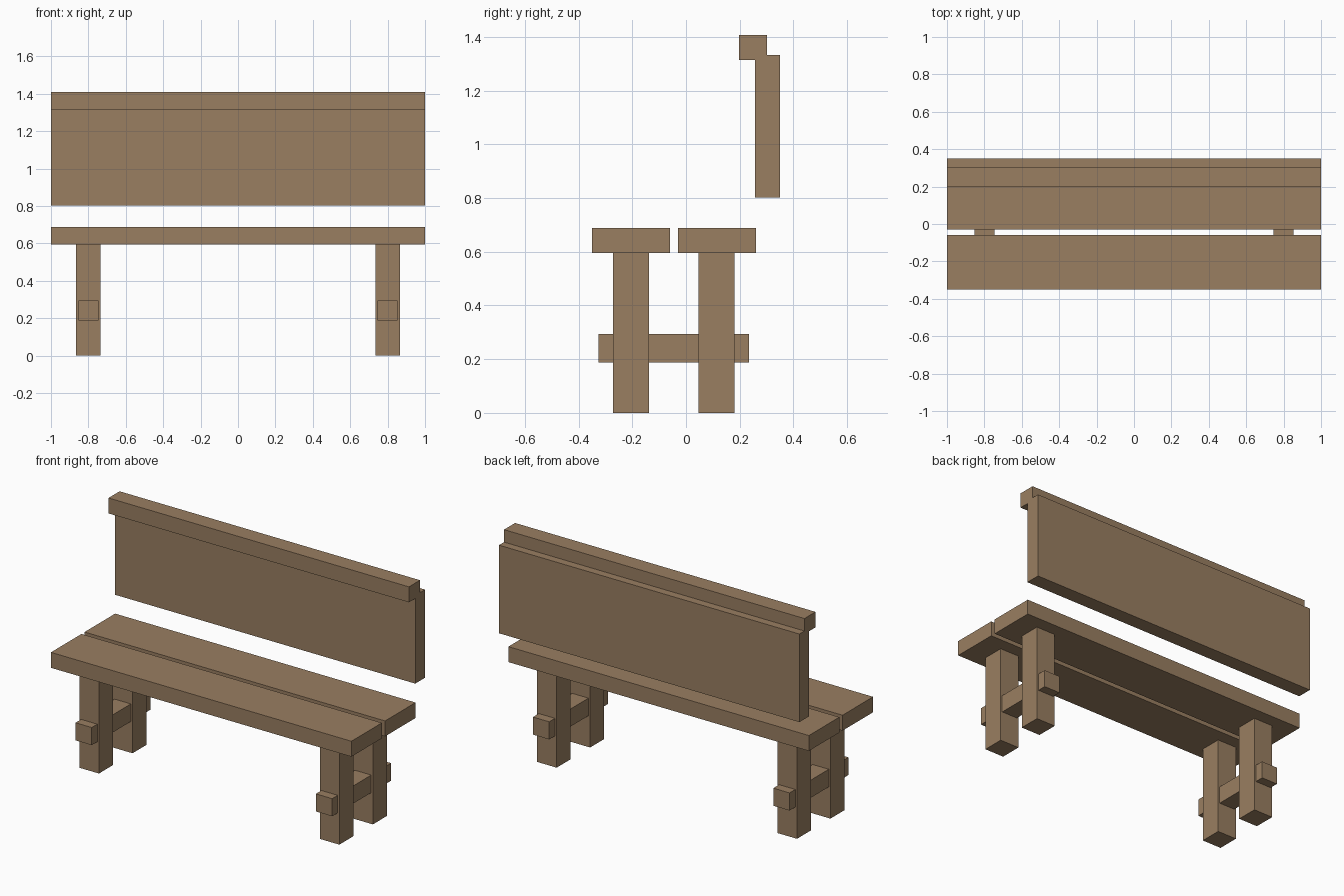
import bpy
import bmesh
from mathutils import Matrix, Vector

default = bpy.data.objects.get("Cube")
if default:
    bpy.data.objects.remove(default, do_unlink=True)

wood = bpy.data.materials.new("brown_wood")
wood.use_nodes = True
colour = (0.32, 0.21, 0.12, 1)
wood.diffuse_color = colour
wood.node_tree.nodes["Principled BSDF"].inputs["Base Color"].default_value = colour


def beam(name, x, y, z):
    """Box spanning the given (low, high) ranges."""
    low, high = (Vector(p) for p in zip(x, y, z))
    bm = bmesh.new()
    bmesh.ops.create_cube(bm, size=1, matrix=Matrix.LocRotScale(
        (low + high) / 2, None, high - low))
    mesh = bpy.data.meshes.new(name)
    bm.to_mesh(mesh)
    bm.free()
    mesh.materials.append(wood)
    obj = bpy.data.objects.new(name, mesh)
    bpy.context.collection.objects.link(obj)


full = (-1, 1)

# Seat planks
beam("front_seat_plank", full, (-0.35, -0.06), (0.595, 0.688))
beam("rear_seat_plank", full, (-0.03, 0.26), (0.595, 0.688))

# Backrest board and top rail
beam("backrest_board", full, (0.257, 0.35), (0.803, 1.333))
beam("backrest_top_rail", full, (0.197, 0.302), (1.315, 1.408))

# Leg pairs with a stretcher passing through them
for side, cx in (("left", 0.8), ("right", -0.8)):
    leg_x = (cx - 0.065, cx + 0.065)
    beam(side + "_front_leg", leg_x, (-0.272, -0.138), (0, 0.595))
    beam(side + "_rear_leg", leg_x, (0.047, 0.18), (0, 0.595))
    beam(side + "_stretcher", (cx - 0.054, cx + 0.054), (-0.325, 0.235), (0.188, 0.294))
